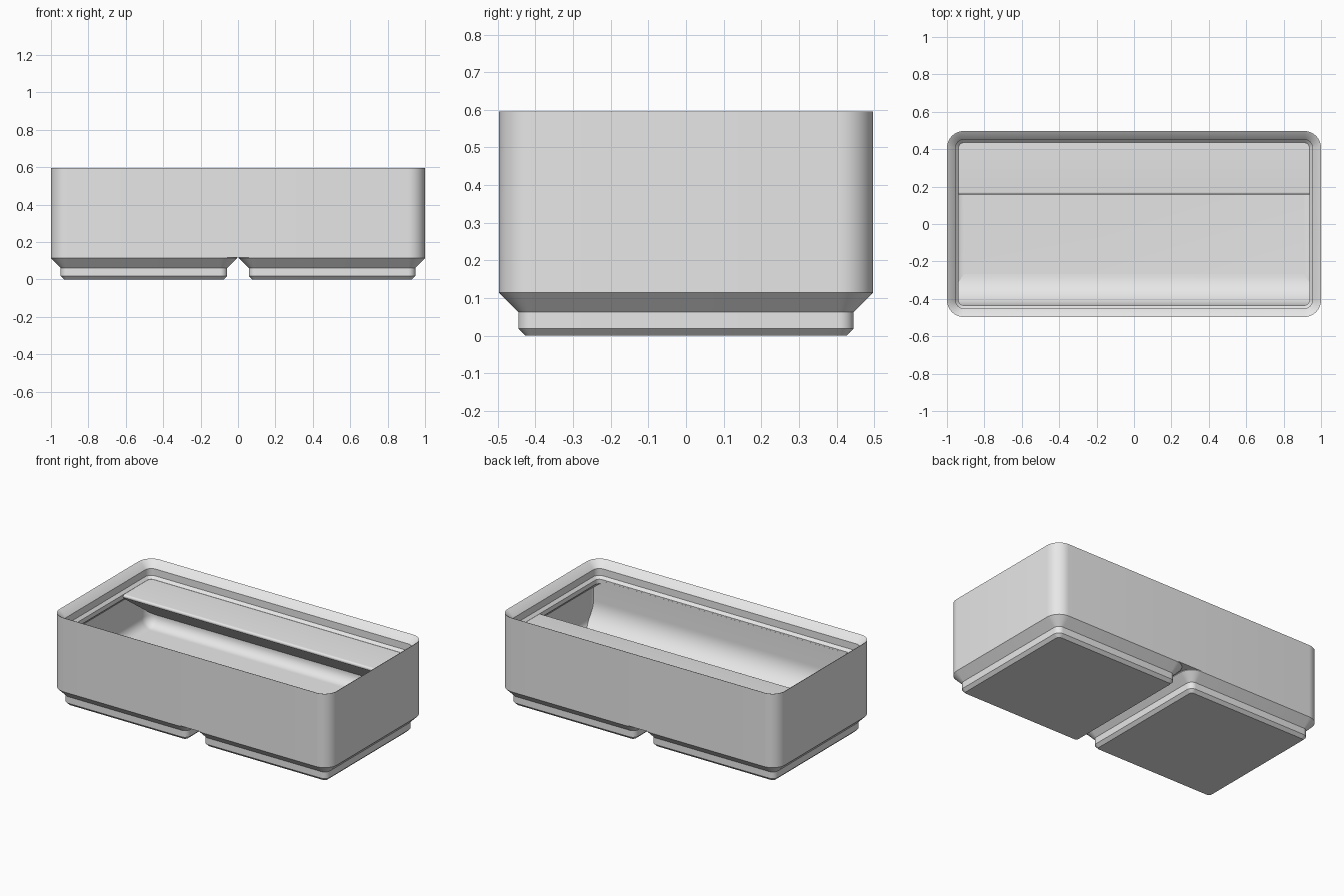
import bpy, bmesh, math

if "Cube" in bpy.data.objects:
    bpy.data.objects.remove(bpy.data.objects["Cube"])

HX, HY, R = 1.0, 0.497, 0.09      # body half sizes and corner radius
WALL, FLOOR, LIP = 0.023, 0.168, 0.062
SEG = 10                          # segments per rounded corner

grey = bpy.data.materials.new("light grey")
grey.diffuse_color = (0.8, 0.8, 0.8, 1)
grey.use_nodes = True
grey.node_tree.nodes["Principled BSDF"].inputs["Base Color"].default_value = grey.diffuse_color


def finish(name, bm):
    bmesh.ops.recalc_face_normals(bm, faces=bm.faces[:])
    mesh = bpy.data.meshes.new(name)
    bm.to_mesh(mesh)
    bm.free()
    mesh.materials.append(grey)
    obj = bpy.data.objects.new(name, mesh)
    bpy.context.collection.objects.link(obj)
    bpy.ops.object.select_all(action='DESELECT')
    obj.select_set(True)
    bpy.context.view_layer.objects.active = obj
    bpy.ops.object.shade_smooth_by_angle(angle=math.radians(25))
    return obj


def rounded_loft(name, cx, hx, hy, profile):
    """Loft rounded rectangles given as (inset, z), capped at both ends."""
    bm = bmesh.new()
    rings = []
    for inset, z in profile:
        r = max(R - inset, 0.012)
        ring = []
        for k, (sx, sy) in enumerate(((1, 1), (-1, 1), (-1, -1), (1, -1))):
            for i in range(SEG + 1):
                a = math.pi / 2 * (k + i / SEG)
                ring.append(bm.verts.new((
                    cx + sx * (hx - inset - r) + r * math.cos(a),
                    sy * (hy - inset - r) + r * math.sin(a), z)))
        rings.append(ring)
    n = len(rings[0])
    for a, b in zip(rings, rings[1:]):
        for i in range(n):
            j = (i + 1) % n
            bm.faces.new((a[i], a[j], b[j], b[i]))
    bm.faces.new(rings[0])
    bm.faces.new(rings[-1])
    return finish(name, bm)


def prism(name, half_x, profile):
    """Extrude a (y, z) profile across the width."""
    bm = bmesh.new()
    ends = [[bm.verts.new((x, y, z)) for y, z in profile]
            for x in (-half_x, half_x)]
    n = len(profile)
    for i in range(n):
        j = (i + 1) % n
        bm.faces.new((ends[0][i], ends[0][j], ends[1][j], ends[1][i]))
    for end in ends:
        bm.faces.new(end)
    return finish(name, bm)


# Bin body: outer wall, stepped stacking lip, inner wall, floor fillet, floor
body = [(0, 0.118), (0, 0.595), (0.007, 0.592), (0.0455, 0.551),
        (0.0455, 0.506), (LIP, 0.489), (LIP, 0.460), (WALL, 0.421)]
FIL = 0.067
for i in range(9):
    a = math.pi / 2 * i / 8
    body.append((WALL + FIL * (1 - math.cos(a)),
                 FLOOR + FIL * (1 - math.sin(a))))
rounded_loft("bin_body", 0, HX, HY, body)

# Two stepped feet
foot = [(0.0707, 0), (0.0515, 0.019), (0.0515, 0.062), (0, 0.114), (0, 0.12)]
for side, label in ((-1, "left"), (1, "right")):
    rounded_loft(label + "_foot", side * 0.503, HY, HY, foot)

# Curved scoop along the inside of the front wall
SC = 0.168
front = -HY + LIP + 0.0005
scoop = [(-0.455, 0.480), (-0.455, 0.155), (front + SC, 0.155)]
for i in range(17):
    a = math.pi / 2 * i / 16
    scoop.append((front + SC * (1 - math.sin(a)),
                  FLOOR + SC * (1 - math.cos(a))))
scoop.append((front, 0.480))
prism("front_scoop", HX - WALL + 0.001, scoop)

# Label shelf at the back with a rounded edge and sloped underside
slope = math.radians(36)
TIP = 0.012
shelf = [(0.455, 0.488)]
for i in range(9):
    a = math.pi / 2 + (math.pi - slope) * i / 8
    shelf.append((0.158 + TIP + TIP * math.cos(a),
                  0.488 - TIP + TIP * math.sin(a)))
y, z = shelf[-1]
shelf.append((0.48, z - (0.48 - y) * math.tan(slope)))
shelf.append((0.48, 0.40))
shelf.append((0.455, 0.44))
prism("label_shelf", 0.955, shelf)
